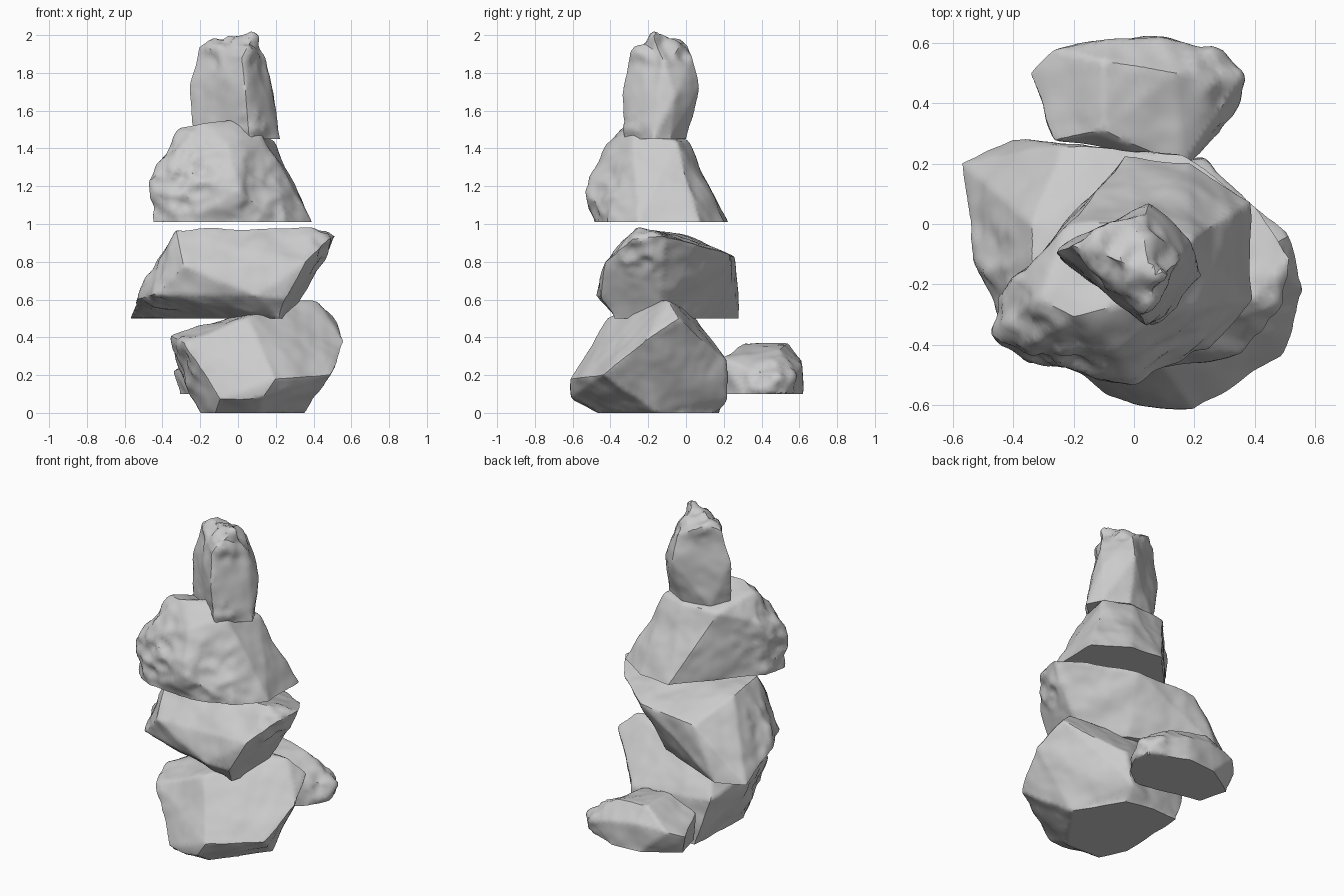
import bpy, bmesh, math
from mathutils import Vector, noise


def rock(name, points, rough, seed):
    """Faceted boulder: hull of corner points, refined, worn, then chipped near rough spots."""
    bm = bmesh.new()
    for p in points:
        bm.verts.new(p)
    bmesh.ops.convex_hull(bm, input=bm.verts[:])
    bmesh.ops.delete(bm, geom=[v for v in bm.verts if not v.link_faces], context='VERTS')
    base = min(p[2] for p in points)
    # refine evenly
    for limit in (0.3, 0.2, 0.12, 0.08, 0.05, 0.035, 0.03):
        long_edges = [e for e in bm.edges if e.calc_length() > limit]
        if long_edges:
            bmesh.ops.subdivide_edges(bm, edges=long_edges, cuts=1)
            bmesh.ops.triangulate(bm, faces=[f for f in bm.faces if len(f.verts) > 3])
    # soften the corners slightly
    bmesh.ops.smooth_vert(bm, verts=[v for v in bm.verts if v.co.z > base + 0.005],
                          factor=0.4, use_axis_x=True, use_axis_y=True, use_axis_z=True)
    bmesh.ops.recalc_face_normals(bm, faces=bm.faces[:])
    bm.normal_update()
    # weathered surface with broken patches
    moves = []
    offset = Vector((seed * 3.7, seed * 1.3, seed * 2.1))
    for v in bm.verts:
        q = v.co + offset
        d = 0.014 * noise.noise(q * 6) + 0.004 * noise.noise(q * 15)
        for x, y, z, radius, depth in rough:
            w = max(0.0, 1 - (v.co - Vector((x, y, z))).length / radius)
            chips = noise.voronoi(q * 9)[0][0] - 0.4
            d += min(1, 2 * w) * depth * (chips + 0.4 * noise.noise(q * 16))
        n = v.normal.copy()
        if v.co.z < base + 0.005:
            n.z = 0
        moves.append((v, n * d))
    for v, m in moves:
        v.co += m
        v.co.z = max(v.co.z, base)
    mesh = bpy.data.meshes.new(name)
    bm.to_mesh(mesh)
    bm.free()
    obj = bpy.data.objects.new(name, mesh)
    bpy.context.collection.objects.link(obj)
    bpy.ops.object.select_all(action='DESELECT')
    obj.select_set(True)
    bpy.context.view_layer.objects.active = obj
    bpy.ops.object.shade_smooth_by_angle(angle=math.radians(35))
    return obj


# bottom boulder, undercut on the right
rock("bottom_boulder", [
    (-0.2, -0.3, 0), (-0.12, -0.46, 0), (0.12, -0.47, 0), (0.35, -0.15, 0), (0.18, 0.14, 0), (0, 0.18, 0),
    (-0.18, 0.17, 0), (0.2, -0.62, 0.18), (0.13, -0.61, 0.08), (-0.1, -0.57, 0.07), (0.49, -0.44, 0.2),
    (0.565, -0.22, 0.38), (0.51, -0.04, 0.5), (0.42, -0.09, 0.59), (0.28, -0.14, 0.6),
    (0.05, -0.41, 0.5), (-0.28, -0.42, 0.37), (-0.36, -0.22, 0.41), (-0.33, -0.1, 0.28),
    (-0.28, 0.15, 0.3), (-0.22, 0.06, 0.44), (0, 0.04, 0.52), (0.2, 0.22, 0.08), (0.24, 0.21, 0.28)],
    [(-0.33, -0.3, 0.25, 0.25, 0.03)], 1)

# second boulder, a slanted block leaning to the right
rock("second_boulder", [
    (-0.565, 0.2, 0.5), (-0.4, 0.28, 0.5), (0.1, 0.06, 0.5), (0.27, -0.15, 0.5), (0.22, -0.38, 0.5),
    (-0.53, -0.1, 0.6), (-0.43, -0.33, 0.63), (0.1, -0.48, 0.62), (0.25, -0.45, 0.6),
    (-0.33, -0.26, 0.97), (-0.29, -0.42, 0.78), (0.4, -0.25, 0.98), (0.525, -0.11, 0.94),
    (0.48, -0.28, 0.92), (0.36, -0.43, 0.8), (0.4, 0.06, 0.89), (0.16, 0.23, 0.84),
    (-0.24, 0.26, 0.82), (-0.34, 0, 0.94)],
    [(-0.47, -0.2, 0.7, 0.25, 0.03), (0.47, -0.25, 0.85, 0.18, 0.04)], 2)

# third boulder, broad flat base, steep back left face and craggy front left
rock("third_boulder", [
    (-0.45, -0.37, 1.01), (-0.41, -0.22, 1.01), (-0.03, 0.22, 1.01), (0.18, 0.2, 1.01),
    (0.38, 0.07, 1.01), (0.39, -0.25, 1.01), (0.25, -0.41, 1.01), (0, -0.49, 1.01), (-0.3, -0.46, 1.01),
    (-0.455, -0.36, 1.22), (-0.38, -0.42, 1.3), (0, -0.53, 1.17), (-0.38, -0.18, 1.36),
    (-0.31, -0.25, 1.51), (-0.2, -0.31, 1.54), (0, -0.25, 1.545), (0.12, -0.28, 1.48),
    (0.19, -0.05, 1.43), (0.02, 0.01, 1.44), (-0.22, -0.01, 1.43), (-0.06, -0.42, 1.42)],
    [(-0.4, -0.38, 1.25, 0.35, 0.045), (0.1, -0.5, 1.15, 0.35, 0.025)], 3)

# upright capstone with a jagged ridge on top
rock("capstone", [
    (-0.23, -0.12, 1.45), (-0.15, -0.03, 1.45), (0.03, 0.0, 1.45), (0.18, -0.08, 1.45),
    (0.22, -0.17, 1.45), (0.06, -0.33, 1.45), (-0.255, -0.09, 1.75), (0.05, 0.07, 1.72),
    (0.185, -0.06, 1.68), (0.04, -0.335, 1.7), (-0.21, -0.07, 1.94), (-0.14, -0.04, 1.96),
    (-0.06, -0.12, 2.0), (0.085, -0.18, 2.0), (0.06, -0.25, 1.95), (0.04, 0.04, 1.89),
    (0.02, -0.3, 1.88), (0.15, -0.12, 1.86)],
    [(0, -0.14, 1.98, 0.22, 0.06), (0.1, -0.3, 1.5, 0.12, 0.04)], 4)

# small low stone resting behind
rock("back_stone", [
    (-0.31, 0.47, 0.1), (-0.1, 0.61, 0.1), (0.1, 0.62, 0.1), (0.27, 0.54, 0.1), (0.34, 0.44, 0.1),
    (0.28, 0.3, 0.1), (0.16, 0.2, 0.1), (-0.05, 0.25, 0.1), (-0.26, 0.29, 0.1),
    (-0.345, 0.5, 0.22), (-0.27, 0.58, 0.26), (-0.08, 0.61, 0.28), (0.1, 0.61, 0.25),
    (0.29, 0.57, 0.18), (0.36, 0.48, 0.19), (0.16, 0.19, 0.28), (-0.26, 0.28, 0.27),
    (-0.1, 0.31, 0.37), (0.14, 0.5, 0.34), (-0.1, 0.54, 0.37)],
    [(0.33, 0.47, 0.15, 0.22, 0.05)], 5)
